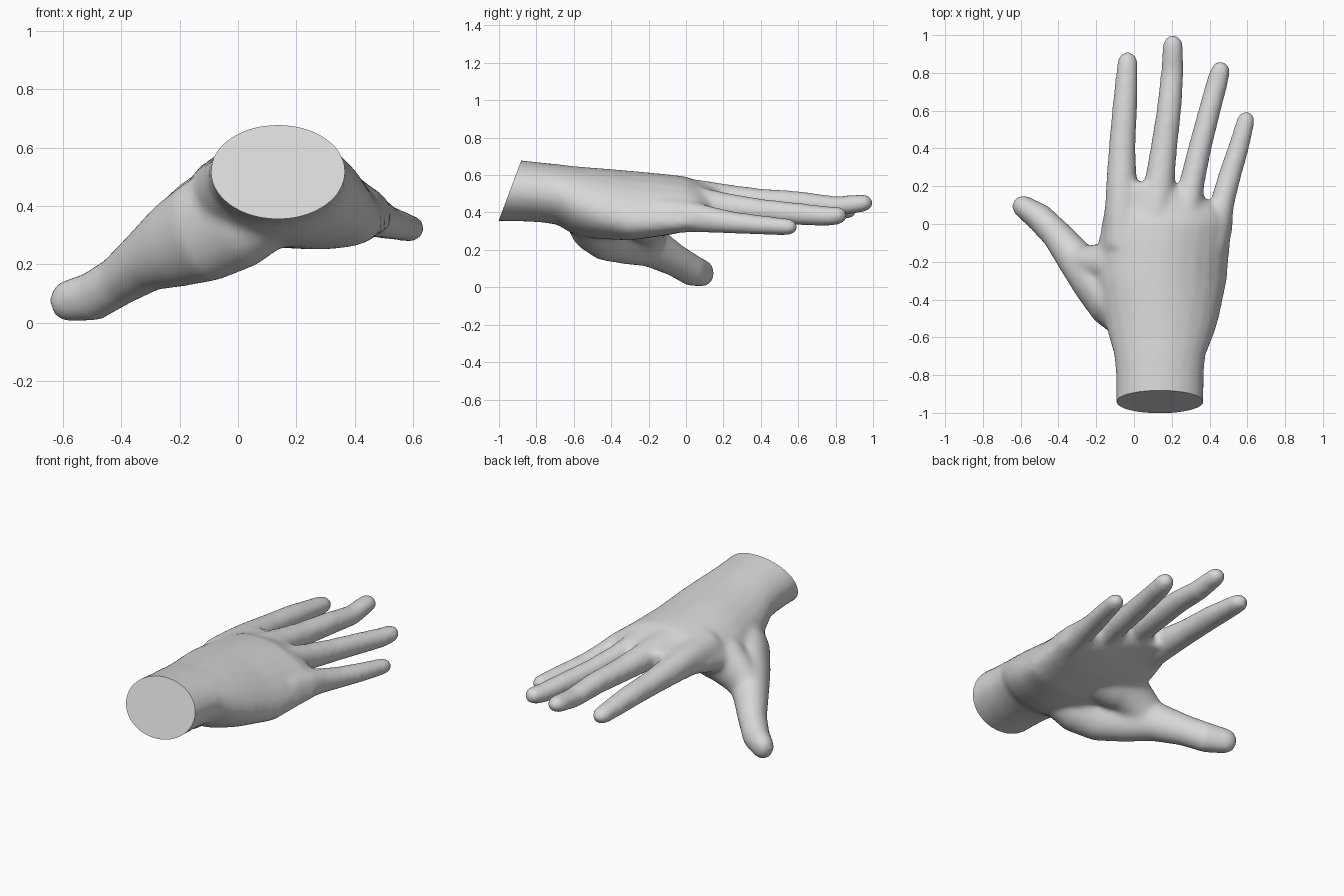
import bpy, bmesh, math
from mathutils import Vector

if "Cube" in bpy.data.objects:
    bpy.data.objects.remove(bpy.data.objects["Cube"])

SIDES = 24
bm = bmesh.new()


def loft(rings):
    """Closed skin over a list of equal rings of points."""
    rows = [[bm.verts.new(p) for p in ring] for ring in rings]
    for a, b in zip(rows, rows[1:]):
        for i in range(SIDES):
            j = (i + 1) % SIDES
            bm.faces.new((a[i], a[j], b[j], b[i]))
    bm.faces.new(list(reversed(rows[0])))
    bm.faces.new(rows[-1])


def palm_ring(y, cx, half_w, cz, half_h, droop, tilt):
    """Ellipse across the palm, arched down at both edges."""
    ring = []
    for i in range(SIDES):
        a = 2 * math.pi * i / SIDES
        u = math.cos(a)
        z = cz + half_h * math.sin(a) - droop * u * u - tilt * u
        ring.append((cx + half_w * u, y, z))
    return ring


def digit(points):
    """Tube through (x, y, z, side radius, height radius) with a round tip."""
    pts = [Vector(p[:3]) for p in points]
    radii = [p[3:] for p in points]
    end_dir = (pts[-1] - pts[-2]).normalized()
    dirs = [(pts[min(i + 1, len(pts) - 1)] - pts[max(i - 1, 0)]).normalized()
            for i in range(len(pts))]
    tip, (rs, rh) = pts[-1], radii[-1]
    for k in (25, 50, 70, 84):
        a = math.radians(k)
        pts.append(tip + end_dir * rs * math.sin(a))
        radii.append((rs * math.cos(a), rh * math.cos(a)))
        dirs.append(end_dir)
    rings = []
    for p, (s, h), d in zip(pts, radii, dirs):
        side = d.cross(Vector((0, 0, 1))).normalized()
        up = side.cross(d)
        rings.append([p + side * s * math.cos(t) + up * h * math.sin(t)
                      for t in (2 * math.pi * i / SIDES for i in range(SIDES))])
    loft(rings)


# wrist and palm: y, centre x, half width, centre z, half height, droop, tilt
loft([palm_ring(*s) for s in (
    (-1.10, .137, .232, .521, .166, 0, 0),
    (-.90, .137, .232, .517, .164, 0, 0),
    (-.78, .137, .234, .508, .160, 0, 0),
    (-.69, .137, .243, .497, .162, 0, 0),
    (-.60, .143, .275, .465, .183, .01, .005),
    (-.50, .145, .305, .450, .190, .03, .01),
    (-.30, .147, .345, .440, .183, .06, .03),
    (-.10, .160, .350, .446, .158, .065, .03),
    (.00, .177, .350, .453, .138, .065, .035),
    (.06, .180, .343, .450, .115, .055, .04),
    (.12, .135, .275, .455, .095, .03, .02),
    (.17, .095, .215, .460, .082, .01, .01),
    (.22, .050, .140, .462, .068, 0, 0))])

# index finger
digit([(-.06, -.12, .460, .105, .105), (-.064, .06, .462, .092, .096),
       (-.066, .20, .460, .083, .083), (-.063, .40, .450, .072, .068),
       (-.050, .60, .438, .067, .063), (-.040, .75, .422, .061, .056),
       (-.034, .858, .412, .055, .049)])
# middle finger
digit([(.09, -.12, .485, .10, .10), (.117, .08, .482, .09, .092),
       (.135, .22, .473, .080, .078), (.158, .40, .460, .071, .068),
       (.185, .60, .452, .066, .063), (.203, .80, .432, .061, .055),
       (.206, .947, .450, .055, .048)])
# ring finger
digit([(.25, -.12, .455, .09, .10), (.283, .08, .443, .077, .092),
       (.307, .22, .428, .067, .076), (.348, .40, .408, .062, .066),
       (.400, .60, .392, .059, .060), (.440, .75, .380, .058, .054),
       (.457, .810, .384, .053, .050)])
# little finger
digit([(.40, -.12, .385, .095, .10), (.443, .02, .378, .078, .085),
       (.470, .12, .364, .064, .072), (.505, .25, .346, .061, .060),
       (.552, .40, .333, .056, .053), (.593, .55, .323, .049, .045)])
# thumb with its fleshy base
digit([(.10, -.51, .40, .14, .150), (.0, -.485, .365, .15, .180),
       (-.12, -.41, .315, .135, .180), (-.22, -.295, .268, .118, .152),
       (-.315, -.175, .212, .100, .110), (-.41, -.055, .143, .081, .088),
       (-.50, .035, .089, .076, .086), (-.585, .092, .074, .061, .073)])
# web of skin between thumb and palm
digit([(.05, -.24, .41, .15, .15), (-.06, -.22, .385, .135, .155),
       (-.13, -.21, .355, .118, .140), (-.20, -.205, .31, .098, .122),
       (-.265, -.20, .262, .085, .105)])

mesh = bpy.data.meshes.new("hand")
bmesh.ops.recalc_face_normals(bm, faces=bm.faces)
bm.to_mesh(mesh)
bm.free()
hand = bpy.data.objects.new("hand", mesh)
bpy.context.collection.objects.link(hand)

# fuse the parts into one skin and soften the creases
fuse = hand.modifiers.new("fuse", 'REMESH')
fuse.mode = 'VOXEL'
fuse.voxel_size = .014
soften = hand.modifiers.new("soften", 'SMOOTH')
soften.factor = .5
soften.iterations = 16
bpy.context.view_layer.objects.active = hand
hand.select_set(True)
for m in ("fuse", "soften"):
    bpy.ops.object.modifier_apply(modifier=m)

# slanted flat cut through the wrist
bm = bmesh.new()
bm.from_mesh(hand.data)
cut = bmesh.ops.bisect_plane(
    bm, geom=bm.verts[:] + bm.edges[:] + bm.faces[:], plane_co=(0, -1, .36),
    plane_no=(0, -.936, .351), clear_outer=True)
rim = [e for e in cut["geom_cut"] if isinstance(e, bmesh.types.BMEdge)]
bmesh.ops.contextual_create(bm, geom=rim)
bmesh.ops.recalc_face_normals(bm, faces=bm.faces)
bm.to_mesh(hand.data)
bm.free()

grey = bpy.data.materials.new("light grey")
grey.diffuse_color = (.68, .68, .68, 1)
grey.use_nodes = True
grey.node_tree.nodes["Principled BSDF"].inputs["Base Color"].default_value = grey.diffuse_color
hand.data.materials.clear()
hand.data.materials.append(grey)
bpy.ops.object.shade_smooth_by_angle(angle=math.radians(40))
